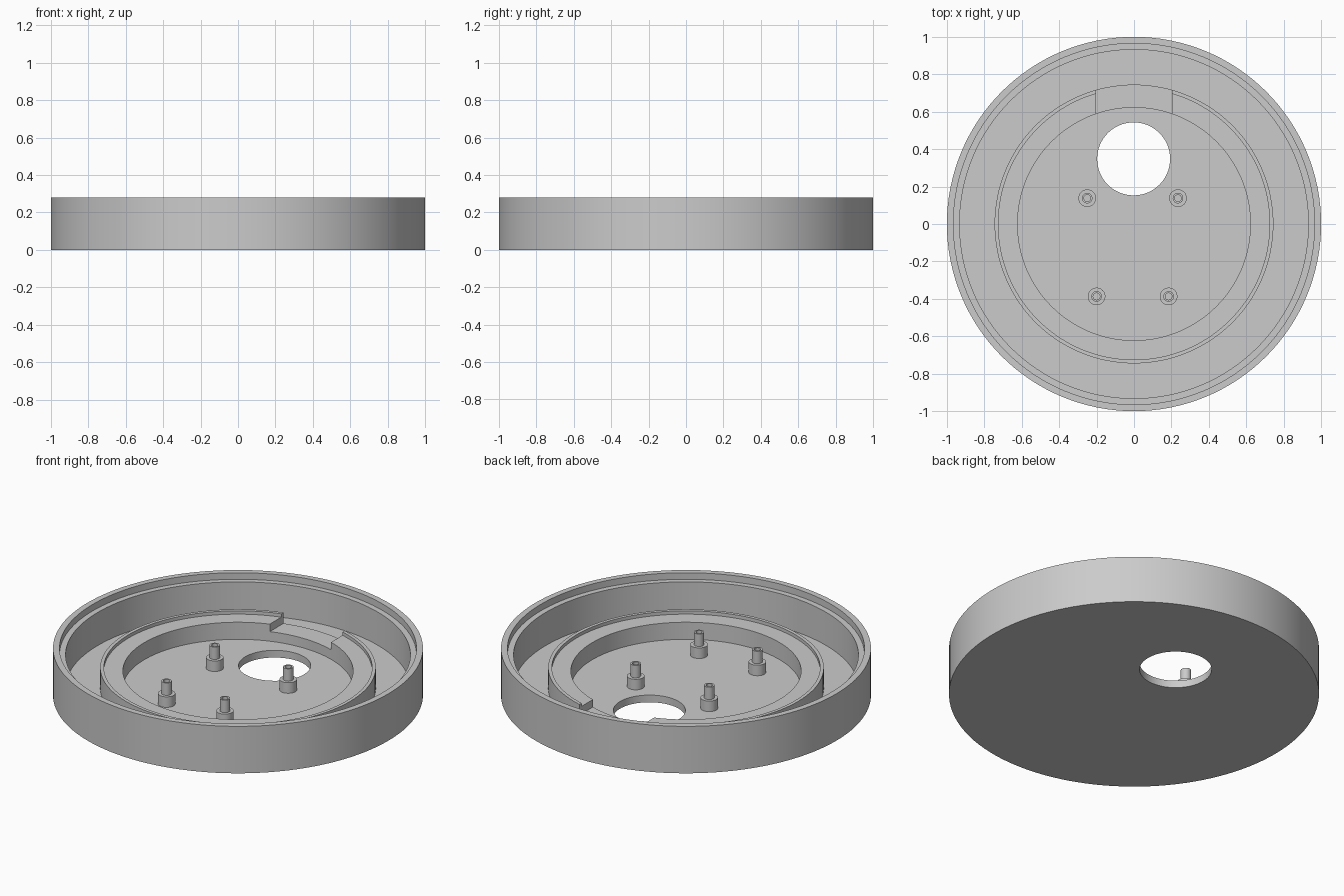
import bpy, bmesh, math

cube = bpy.data.objects.get("Cube")
if cube:
    bpy.data.objects.remove(cube, do_unlink=True)

# One plain grey material
grey = bpy.data.materials.new("plain grey")
grey.use_nodes = True
colour = (0.6, 0.6, 0.6, 1)
grey.diffuse_color = colour
grey.node_tree.nodes["Principled BSDF"].inputs["Base Color"].default_value = colour


def lathe(name, profile, sides, closed=False, centre=(0, 0)):
    """Turn (radius, z) points about z; open profiles get flat end caps."""
    bm = bmesh.new()
    rings = [[bm.verts.new((r * math.cos(2 * math.pi * i / sides),
                            r * math.sin(2 * math.pi * i / sides), z))
              for i in range(sides)] for r, z in profile]
    pairs = list(zip(rings, rings[1:]))
    if closed:
        pairs.append((rings[-1], rings[0]))
    else:
        bm.faces.new(rings[0])
        bm.faces.new(rings[-1])
    for a, b in pairs:
        for i in range(sides):
            j = (i + 1) % sides
            bm.faces.new((a[i], a[j], b[j], b[i]))
    bmesh.ops.recalc_face_normals(bm, faces=bm.faces)
    mesh = bpy.data.meshes.new(name)
    bm.to_mesh(mesh)
    bm.free()
    mesh.materials.append(grey)
    obj = bpy.data.objects.new(name, mesh)
    obj.location = (*centre, 0)
    bpy.context.collection.objects.link(obj)
    return obj


def activate(obj):
    bpy.ops.object.select_all(action='DESELECT')
    obj.select_set(True)
    bpy.context.view_layer.objects.active = obj


def cut(obj, cutter):
    cutter.hide_render = True
    mod = obj.modifiers.new("cut", 'BOOLEAN')
    mod.operation = 'DIFFERENCE'
    mod.solver = 'EXACT'
    mod.object = cutter
    bpy.context.view_layer.update()
    activate(obj)
    bpy.ops.object.modifier_apply(modifier=mod.name)
    bpy.data.objects.remove(cutter, do_unlink=True)


FLOOR = 0.043

# Round dish with a stepped rim
dish = lathe("dish", [(1, 0), (1, 0.28), (0.965, 0.28), (0.965, 0.241),
                      (0.932, 0.241), (0.932, FLOOR)], 128)

# Cable hole through the floor
cut(dish, lathe("hole_cutter", [(0.195, -0.1), (0.195, 0.2)], 64,
                centre=(-0.002, 0.348)))

# Inner ring with a thin raised lip
ring = lathe("inner_ring", [(0.745, 0.02), (0.745, 0.165), (0.725, 0.165),
                            (0.725, 0.145), (0.622, 0.145), (0.622, 0.02)],
             128, closed=True)

# Notch across the back of the ring
bpy.ops.mesh.primitive_cube_add(size=1, location=(0, 0.7, 0.2))
notch = bpy.context.object
notch.name = "notch_cutter"
notch.scale = (0.404, 0.4, 0.2)
cut(ring, notch)

# Four stepped hollow standoffs
post_profile = [(0.047, 0.02), (0.047, 0.106), (0.028, 0.106),
                (0.028, 0.18), (0.018, 0.18), (0.018, 0.106)]
spots = {"back_right_post": (-0.25, 0.138), "back_left_post": (0.235, 0.138),
         "front_right_post": (-0.2, -0.387), "front_left_post": (0.185, -0.387)}
posts = [lathe(name, post_profile, 32, centre=spot)
         for name, spot in spots.items()]

for obj in [dish, ring] + posts:
    activate(obj)
    bpy.ops.object.shade_smooth_by_angle(angle=math.radians(30))
